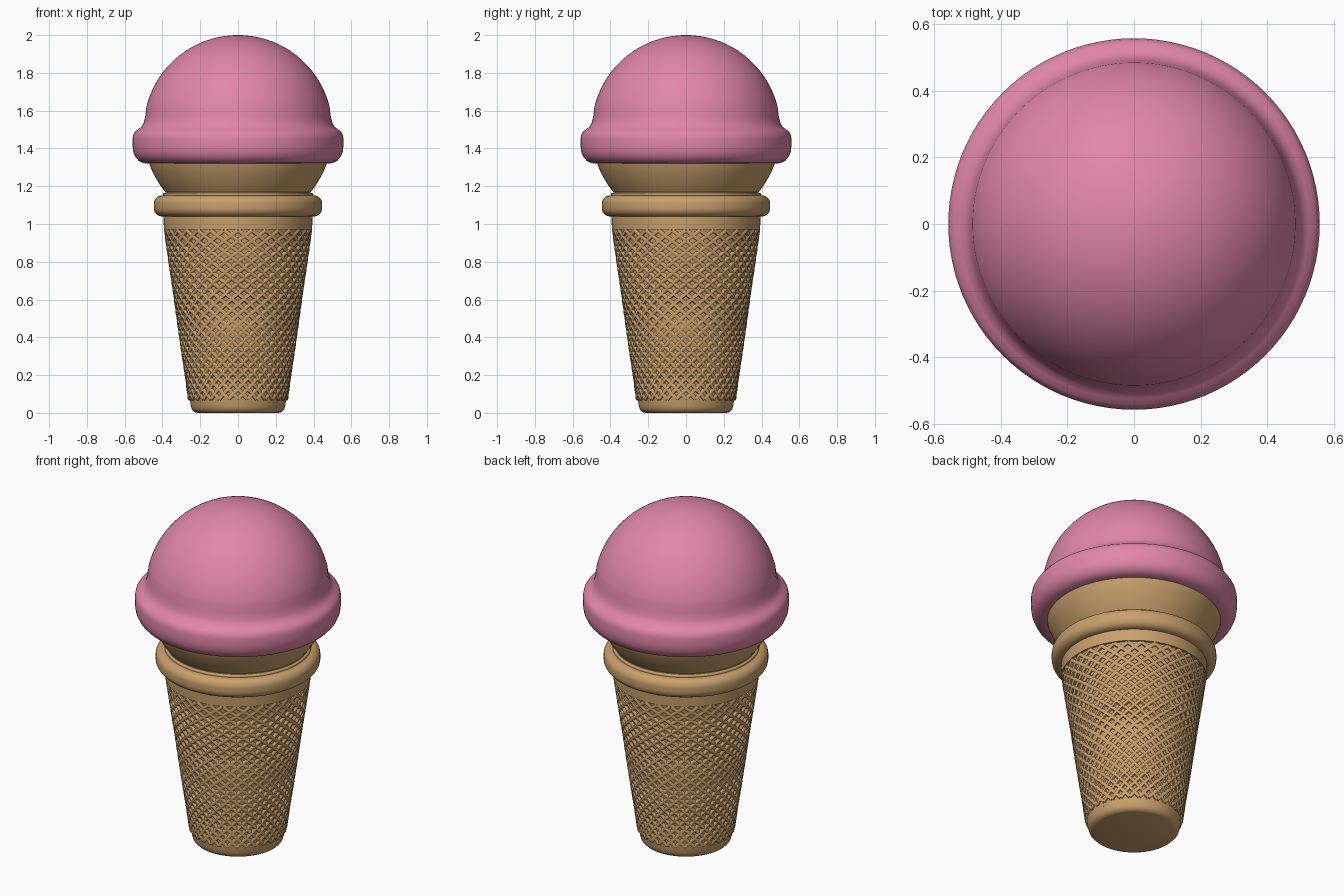
import bpy, bmesh, math
from math import sin, cos, pi, radians

if "Cube" in bpy.data.objects:
    bpy.data.objects.remove(bpy.data.objects["Cube"])


def material(name, color):
    m = bpy.data.materials.new(name)
    m.diffuse_color = color
    m.use_nodes = True
    m.node_tree.nodes["Principled BSDF"].inputs["Base Color"].default_value = m.diffuse_color
    return m


PINK = material("strawberry", (0.75, 0.24, 0.39, 1))
WAFER = material("wafer", (0.58, 0.35, 0.15, 1))


def finish(ob, mat, angle=35):
    ob.data.materials.append(mat)
    bpy.ops.object.select_all(action='DESELECT')
    ob.select_set(True)
    bpy.context.view_layer.objects.active = ob
    bpy.ops.object.shade_smooth_by_angle(angle=radians(angle))


def lathe(name, profile, mat, closed=False, steps=96):
    """Spin an (r, z) profile around the z axis."""
    bm = bmesh.new()
    vs = [bm.verts.new((r, 0, z)) for r, z in profile]
    edges = [bm.edges.new(p) for p in zip(vs, vs[1:])]
    if closed:
        edges.append(bm.edges.new((vs[-1], vs[0])))
    bmesh.ops.spin(bm, geom=vs + edges, axis=(0, 0, 1), cent=(0, 0, 0),
                   angle=2 * pi, steps=steps, use_duplicate=False)
    bmesh.ops.remove_doubles(bm, verts=bm.verts, dist=1e-5)
    bmesh.ops.recalc_face_normals(bm, faces=bm.faces)
    me = bpy.data.meshes.new(name)
    bm.to_mesh(me)
    bm.free()
    ob = bpy.data.objects.new(name, me)
    bpy.context.collection.objects.link(ob)
    finish(ob, mat)
    return ob


def rounded_box(r0, r1, z0, z1, rad, n=8):
    """Closed cross-section whose outer corners are rounded."""
    pts = [(r0, z0)]
    for cz, start in ((z0 + rad, -90), (z1 - rad, 0)):
        for i in range(n + 1):
            a = radians(start + 90 * i / n)
            pts.append((r1 - rad + rad * cos(a), cz + rad * sin(a)))
    return pts + [(r0, z1)]


# Scoop: flat underside, bulging lip, fillet into the dome
dome = [(0.5 * cos(a), 1.5 + 0.5 * sin(a))
        for a in [radians(14 + 76 * i / 28) for i in range(28)]] + [(0, 2.0)]
lip = [(0, 1.32), (0.455, 1.32), (0.50, 1.322), (0.525, 1.334), (0.543, 1.354),
       (0.554, 1.38), (0.558, 1.41), (0.558, 1.455), (0.554, 1.475),
       (0.543, 1.491), (0.525, 1.503), (0.509, 1.517), (0.498, 1.54), (0.49, 1.575)]
lathe("scoop", lip + dome, PINK)

# Flared cup below the scoop
lathe("cup", [(0, 1.33), (0.472, 1.33), (0.466, 1.308), (0.452, 1.275),
              (0.433, 1.24), (0.412, 1.205), (0.385, 1.17), (0.385, 1.14), (0, 1.14)], WAFER)

# Rolled collar ring
lathe("collar_ring", rounded_box(0.30, 0.446, 1.04, 1.152, 0.045), WAFER, closed=True)
lathe("collar_lip", rounded_box(0.30, 0.397, 1.12, 1.165, 0.008, 3), WAFER, closed=True)

# Smooth band above the lattice
lathe("collar_band", [(0, 0.972), (0.392, 0.972), (0.396, 1.06), (0, 1.06)], WAFER)

# Tapered core and rounded foot
Z0, Z1, R0, R1 = 0.065, 0.975, 0.252, 0.379
lathe("cone_core", [(0, 0.05), (R0, 0.05), (R1, Z1), (0, Z1)], WAFER)
lathe("foot", [(0, 0), (0.215, 0), (0.232, 0.005), (0.244, 0.018),
               (0.25, 0.037), (0.255, 0.07), (0, 0.07)], WAFER)

# Waffle lattice: two opposing families of helical ridges
STRANDS, TWIST, PTS = 32, pi, 48
cu = bpy.data.curves.new("waffle_lattice", 'CURVE')
cu.dimensions = '3D'
cu.bevel_depth = 0.012
cu.bevel_resolution = 1
cu.use_fill_caps = True
for way in (-1, 1):
    for s in range(STRANDS):
        sp = cu.splines.new('POLY')
        sp.points.add(PTS - 1)
        for i, p in enumerate(sp.points):
            t = i / (PTS - 1)
            a = 2 * pi * s / STRANDS + way * TWIST * t
            r = R0 + 0.002 + (R1 - R0) * t
            p.co = (r * cos(a), r * sin(a), Z0 + 0.008 + (Z1 - Z0 - 0.016) * t, 1)
lattice = bpy.data.objects.new("waffle_lattice", cu)
bpy.context.collection.objects.link(lattice)
bpy.ops.object.select_all(action='DESELECT')
lattice.select_set(True)
bpy.context.view_layer.objects.active = lattice
bpy.ops.object.convert(target='MESH')
finish(bpy.context.view_layer.objects.active, WAFER, 60)
